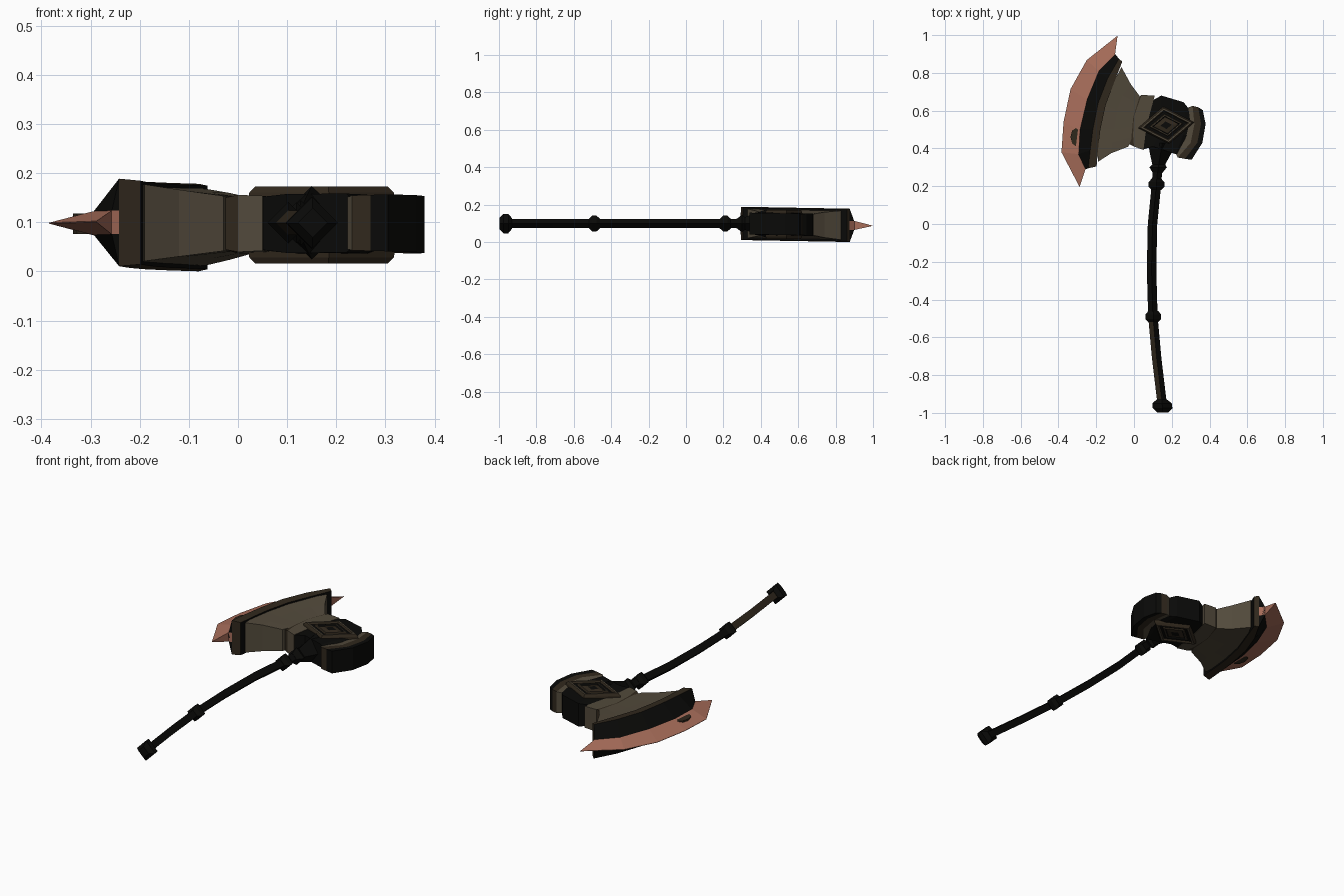
import bpy, bmesh
from mathutils import Vector

cube = bpy.data.objects.get("Cube")
if cube:
    bpy.data.objects.remove(cube, do_unlink=True)


def material(name, rgb):
    m = bpy.data.materials.new(name)
    m.use_nodes = True
    m.diffuse_color = (*rgb, 1)
    bsdf = next(n for n in m.node_tree.nodes if n.type == "BSDF_PRINCIPLED")
    bsdf.inputs["Base Color"].default_value = (*rgb, 1)
    bsdf.inputs["Roughness"].default_value = 0.8
    return m


BLACK, DARK, OLIVE, COPPER = range(4)
MATS = [material("black iron", (.003, .003, .0025)),
        material("dark bronze", (.03, .021, .012)),
        material("olive bronze", (.085, .068, .044)),
        material("copper", (.38, .15, .1))]


def finish(name, bm):
    bmesh.ops.recalc_face_normals(bm, faces=bm.faces)
    me = bpy.data.meshes.new(name)
    for m in MATS:
        me.materials.append(m)
    bm.to_mesh(me)
    bm.free()
    ob = bpy.data.objects.new(name, me)
    bpy.context.collection.objects.link(ob)
    return ob


def mid_z(y):
    # the head leans slightly down towards its upper horn
    return .105 - .018 * y


def slab(name, curves, heights, colours, ends=None):
    """Strips between outline curves, mirrored above and below the middle."""
    bm = bmesh.new()
    sides = [[[bm.verts.new((x, y, mid_z(y) + s * h)) for x, y in c]
              for c, h in zip(curves, heights)] for s in (1, -1)]

    def quad(vs, colour):
        bm.faces.new(vs).material_index = colour

    up, low = sides
    n = len(curves[0])
    for k, colour in enumerate(colours):
        for side in sides:
            for i in range(n - 1):
                quad((side[k][i], side[k][i + 1], side[k + 1][i + 1], side[k + 1][i]), colour)
        for i in (0, n - 1):
            quad((up[k][i], up[k + 1][i], low[k + 1][i], low[k][i]), colour)
    walls = ends or (colours[0], colours[-1])
    for k, colour in zip((0, -1), walls):
        for i in range(n - 1):
            quad((up[k][i], up[k][i + 1], low[k][i + 1], low[k][i]), colour)
    return finish(name, bm)


def diamond_loft(name, stations, colour_rule):
    """Four-sided bar standing on its corner; stations are x, y, radius."""
    bm = bmesh.new()
    rings = [[bm.verts.new((x + r * a, y, .099 + r * b))
              for a, b in ((1, 0), (0, 1), (-1, 0), (0, -1))] for x, y, r in stations]
    for p, q in zip(rings, rings[1:]):
        for i in range(4):
            j = (i + 1) % 4
            bm.faces.new((p[i], p[j], q[j], q[i]))
    bm.faces.new(rings[0])
    bm.faces.new(rings[-1])
    bmesh.ops.recalc_face_normals(bm, faces=bm.faces)
    for f in bm.faces:
        f.material_index = colour_rule(f)
    return finish(name, bm)


# Blade, from the cutting edge inwards (upper horn to lower horn)
edge = [(-.087, .997), (-.25, .868), (-.336, .714), (-.373, .54), (-.384, .38), (-.288, .196)]
bevel = [(-.1, .9), (-.188, .81), (-.25, .66), (-.288, .5), (-.295, .37), (-.257, .29)]
ridge = [(-.08, .875), (-.14, .77), (-.19, .64), (-.218, .5), (-.232, .39), (-.242, .295)]
rim = [(-.062, .86), (-.105, .75), (-.15, .63), (-.178, .5), (-.19, .4), (-.198, .305)]
waist = [(-.017, .74), (-.06, .68), (-.09, .6), (-.107, .5), (-.115, .43), (-.12, .375)]
neck = [(.03, .677), (.02, .64), (.01, .58), (0, .52), (-.01, .46), (-.03, .41)]
web = [(-.066, .83), (-.115, .74), (-.16, .63), (-.188, .5), (-.195, .4), (-.19, .33)]

slab("cutting_edge", [edge, bevel, ridge], [.001, .024, .024], [COPPER, COPPER])
slab("blade_rim", [bevel, ridge, rim], [.022, .089, .085], [BLACK, DARK], (BLACK, BLACK))
slab("blade_web", [web, waist, neck], [.078, .068, .056], [OLIVE, OLIVE])

# Dark notch mark on the cutting edge
bm = bmesh.new()
bmesh.ops.create_cone(bm, cap_ends=True, segments=8, radius1=.04, radius2=.04, depth=.042)
for v in bm.verts:
    v.co = Vector((v.co.x * .7 - .308, v.co.y * 1.2 + .46, v.co.z + mid_z(.46)))
for f in bm.faces:
    f.material_index = DARK
finish("edge_mark", bm)

# Head: collar, centre block and hammer poll
collar_in = [(.01, .66), (-.03, .57), (-.037, .47), (-.03, .425)]
collar_mid = [(.04, .683), (.0, .57), (-.005, .47), (.0, .41)]
collar_out = [(.11, .68), (.08, .57), (.06, .47), (.05, .392)]
slab("head_collar", [collar_in, collar_mid, collar_out], [.052, .058, .056], [DARK, OLIVE],
     (BLACK, OLIVE))

block_a = [(.1, .655), (.075, .57), (.055, .47), (.05, .395)]
block_b = [(.145, .68), (.14, .57), (.13, .47), (.1, .41)]
block_c = [(.262, .645), (.27, .57), (.26, .47), (.22, .37)]
block_d = [(.29, .61), (.3, .55), (.28, .47), (.23, .37)]
slab("head_block", [block_a, block_b, block_c, block_d], [.054, .06, .06, .052],
     [BLACK, BLACK, BLACK])

poll_a = [(.27, .61), (.27, .53), (.25, .45), (.215, .385)]
poll_b = [(.31, .625), (.32, .53), (.3, .43), (.232, .352)]
poll_c = [(.34, .618), (.355, .53), (.335, .43), (.27, .345)]
poll_d = [(.364, .603), (.379, .53), (.362, .43), (.305, .34)]
slab("hammer_poll", [poll_a, poll_b, poll_c, poll_d], [.05, .056, .057, .058],
     [OLIVE, DARK, BLACK], (DARK, BLACK))

# Slanted diamond ornaments with stepped frames, on both sides of the head
corners = [(-.15, -.015), (-.015, .1), (.15, .015), (.015, -.1)]
steps = [(1, .05, DARK), (.98, .066, DARK), (.9, .078, OLIVE), (.8, .078, DARK),
         (.74, .07, BLACK), (.6, .07, DARK), (.55, .076, OLIVE), (.49, .076, BLACK),
         (.44, .07, DARK), (.2, .074, DARK)]
for side, label in ((1, "upper"), (-1, "lower")):
    bm = bmesh.new()
    rings = [[bm.verts.new((.17 + x * s, .523 + y * s, .0945 + side * h)) for x, y in corners]
             for s, h, _ in steps]
    for k, (p, q) in enumerate(zip(rings, rings[1:])):
        for i in range(4):
            j = (i + 1) % 4
            bm.faces.new((p[i], p[j], q[j], q[i])).material_index = steps[k][2]
    bm.faces.new(rings[0]).material_index = DARK
    bm.faces.new(rings[-1]).material_index = BLACK
    finish(label + "_diamond", bm)

# Curved handle with a worn lower grip
R = .025
path = [(.13, .36), (.119, .21), (.098, 0), (.093, -.24), (.1, -.49), (.12, -.71), (.15, -.96)]
diamond_loft("handle", [(x, y, R) for x, y in path],
             lambda f: DARK if f.normal.x < -.1 and f.calc_center_median().y < -.5 else BLACK)


def all_black(face):
    return BLACK


# Socket, two rings and pommel
diamond_loft("head_socket", [(.15, .43, .075), (.14, .37, .055), (.131, .315, .034),
                             (.128, .3, .046), (.125, .27, R)], all_black)
for label, x, y in (("upper_ring", .119, .21), ("lower_ring", .102, -.49)):
    diamond_loft(label, [(x, y + d, r) for d, r in
                         ((.03, R), (.012, .042), (-.012, .042), (-.03, R))], all_black)
diamond_loft("pommel", [(.147, -.93, .028), (.149, -.95, .052), (.151, -.975, .052),
                        (.152, -.997, .03)], all_black)
